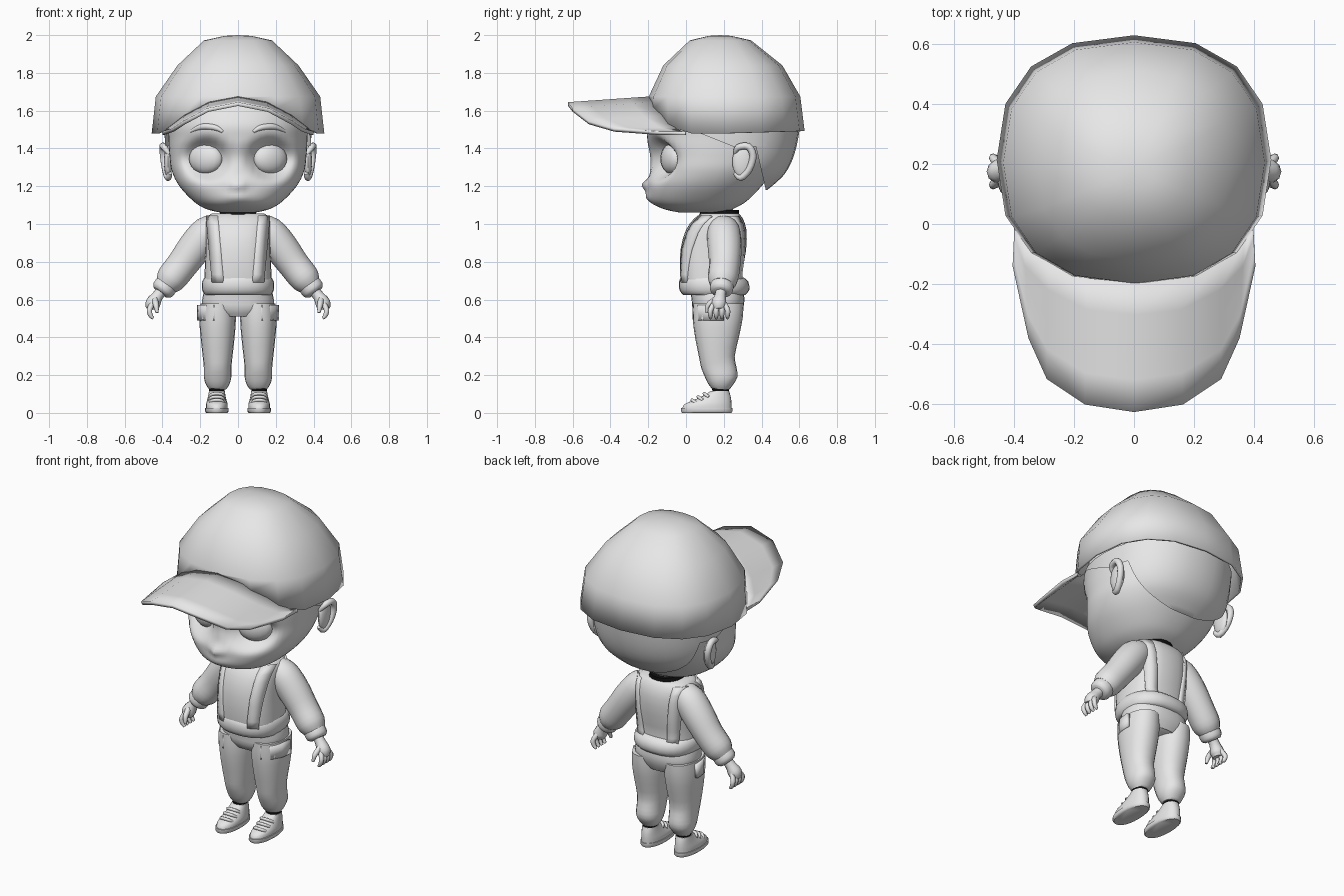
import bpy, bmesh, math
from mathutils import Vector, Matrix

if "Cube" in bpy.data.objects:
    bpy.data.objects.remove(bpy.data.objects["Cube"])

def material(name, value):
    m = bpy.data.materials.new(name)
    m.use_nodes = True
    m.diffuse_color = (value, value, value, 1)
    m.node_tree.nodes["Principled BSDF"].inputs["Base Color"].default_value = m.diffuse_color
    return m

GREY = material("light grey", 0.8)
BLACK = material("black", 0.005)
SIDES = ((1, "left_"), (-1, "right_"))

def finish(name, bm, mat=GREY, angle=50, thick=0, offset=-1):
    bmesh.ops.recalc_face_normals(bm, faces=bm.faces)
    me = bpy.data.meshes.new(name)
    bm.to_mesh(me)
    bm.free()
    me.materials.append(mat)
    ob = bpy.data.objects.new(name, me)
    bpy.context.scene.collection.objects.link(ob)
    if thick:
        sol = ob.modifiers.new("thickness", 'SOLIDIFY')
        sol.thickness, sol.offset = thick, offset
    bpy.ops.object.select_all(action='DESELECT')
    ob.select_set(True)
    bpy.context.view_layer.objects.active = ob
    bpy.ops.object.shade_smooth_by_angle(angle=math.radians(angle))

def skin(bm, rows, closed=True, caps=True):
    """Join rows of points with quads."""
    vs = [[bm.verts.new(p) for p in r] for r in rows]
    n = len(vs[0])
    for a, b in zip(vs, vs[1:]):
        for i in range(n if closed else n - 1):
            j = (i + 1) % n
            bm.faces.new((a[i], a[j], b[j], b[i]))
    if caps:
        bm.faces.new(vs[0])
        bm.faces.new(vs[-1])
    return vs

def sheet(name, rows):
    bm = bmesh.new()
    skin(bm, rows, closed=False, caps=False)
    finish(name, bm, thick=.02, offset=0)

def power(v, n):
    return math.copysign(abs(v) ** (2 / n), v)

def oval(z, hw, yf, yb, cx=0, n=2.2, segs=20):
    turn = [2 * math.pi * k / segs for k in range(segs)]
    return [(cx + hw * power(math.cos(a), n),
             (yf + yb) / 2 + (yb - yf) / 2 * power(math.sin(a), n), z) for a in turn]

def refine(rings, steps):
    """Smoothly insert rings between the given ones."""
    out = []
    for i in range(len(rings) - 1):
        p = [rings[max(0, min(len(rings) - 1, i + d))] for d in (-1, 0, 1, 2)]
        for t in (s / steps for s in range(steps)):
            out.append([b + t / 2 * (c - a + t * (2 * a - 5 * b + 4 * c - d + t * (3 * (b - c) + d - a)))
                        for a, b, c, d in zip(*p)])
    return out + [list(rings[-1])]

def loft(name, rings, cx=0, n=2.2, segs=20, steps=2, mat=GREY):
    bm = bmesh.new()
    skin(bm, [oval(*r, cx=cx, n=n, segs=segs) for r in refine(rings, steps)])
    finish(name, bm, mat)

def tube(name, path, s, ref=(0, 1, 0), segs=10):
    pts = refine(path, 3)
    bm, rows, last = bmesh.new(), [], len(pts) - 1
    for i, p in enumerate(pts):
        d = Vector(pts[min(i + 1, last)][:3]) - Vector(pts[max(i - 1, 0)][:3])
        u = d.cross(Vector(ref)).normalized()
        v = u.cross(d).normalized()
        ring = [Vector(p[:3]) + p[3] * (math.cos(a) * u + math.sin(a) * v)
                for a in (2 * math.pi * k / segs for k in range(segs))]
        rows.append([(s * q.x, q.y, q.z) for q in ring])
    skin(bm, rows)
    finish(name, bm)

def ball(name, loc, size, rot=0):
    bm = bmesh.new()
    bmesh.ops.create_uvsphere(bm, u_segments=16, v_segments=12, radius=1)
    bm.transform(Matrix.Translation(loc) @ Matrix.Rotation(rot, 4, 'Z') @ Matrix.Diagonal((*size, 1)))
    finish(name, bm)

def surface_y(x, z, rings, n, front=True):
    """Depth of a lofted body at the given x and height."""
    a, b = next((a, b) for a, b in zip(rings, rings[1:]) if a[0] <= z <= b[0])
    t = (z - a[0]) / (b[0] - a[0])
    hw, yf, yb = (p + t * (q - p) for p, q in zip(a[1:], b[1:]))
    r = (1 - min(abs(x) / hw, 0.98) ** n) ** (1 / n) * (yb - yf) / 2
    return (yf + yb) / 2 + (-r if front else r)

def bump(x, z, w, h):
    return math.exp(-((x / w) ** 2 + (z / h) ** 2))

# Head with eye sockets, nose and lips
HEAD = [(1.06, .09, -.03, .2), (1.08, .17, -.12, .25), (1.12, .235, -.185, .32), (1.2, .31, -.2, .4),
        (1.28, .35, -.19, .46), (1.36, .362, -.19, .5), (1.45, .367, -.205, .53),
        (1.55, .365, -.2, .55), (1.7, .3, -.1, .48), (1.8, .15, .05, .32)]
bm = bmesh.new()
skin(bm, [oval(*r, segs=64) for r in refine(HEAD, 6)])
for v in bm.verts:
    x, y, z = v.co
    if y < 0.08:
        q = ((abs(x) - .17) / .11) ** 2 + ((z - 1.345) / .1) ** 2
        v.co.y += .095 * math.exp(-q * q) - .035 * bump(x, z - 1.205, .035, .03)
        v.co.y -= .018 * bump(x, z - 1.14, .06, .03)
finish("head", bm, angle=80)

# Hair behind and above the ears, trimmed along straight lines
HAIR = [(1.18, .25, 0, .43), (1.25, .33, -.1, .51), (1.32, .37, -.17, .555),
        (1.41, .385, -.19, .585), (1.52, .39, -.2, .605)]
for name, cuts in (("hair_back", [((0, .37, 1.41), (0, .22, .05))]),
                   ("hair_sides", [((0, .2, 1.43), (0, .04, .1)), ((0, 0, 1.41), (0, 0, 1))])):
    bm = bmesh.new()
    skin(bm, [oval(*r, segs=32) for r in refine(HAIR, 3)])
    for co, no in cuts:
        bmesh.ops.bisect_plane(bm, geom=bm.verts[:] + bm.edges[:] + bm.faces[:],
                               plane_co=co, plane_no=no, clear_inner=True)
    finish(name, bm)

# Eyes, brows and ears
BROW = ((.08, 1.488, .008), (.12, 1.51, .016), (.19, 1.515, .016), (.25, 1.49, .007))
RIM = [(.365, .26, 1.37, .01), (.39, .275, 1.405, .017), (.398, .33, 1.41, .019), (.395, .355, 1.36, .019),
       (.385, .335, 1.29, .018), (.37, .29, 1.245, .018), (.36, .26, 1.27, .012)]
for s, side in SIDES:
    ball(side + "eye", (s * .17, -.075, 1.345), (.097, .05, .08), s * math.radians(25))
    tube(side + "brow", [(x, surface_y(x, z, HEAD, 2.2) - .002, z, r) for x, z, r in BROW], s)
    ball(side + "ear_bowl", (s * .37, .3, 1.33), (.022, .055, .085))
    tube(side + "ear_rim", RIM, s, ref=(1, 0, 0))

# Cap crown and curved brim
def brim_z(x, y):
    return max(1.48, 1.635 + .07 * (y + .625) - .16 * (x / .35) ** 2)

crown = [oval(*r, n=2.4, segs=16) for r in
         ((1.48, .457, -.2, .628), (1.675, .435, -.197, .605), (1.84, .32, -.12, .51),
          (1.972, .18, .02, .345), (1.996, .07, .12, .24))]
crown[0] = [(x, y, brim_z(x, y) if y < .1 else 1.48 + .03 * max(0, y - .2)) for x, y, z in crown[0]]
bm = bmesh.new()
top = skin(bm, crown, caps=False)[-1]
tip = bm.verts.new((0, .18, 2))
for a, b in zip(top, top[1:] + top[:1]):
    bm.faces.new((a, b, tip))
finish("cap_crown", bm, angle=60, thick=.012)

inner = [(.4, .0), (.39, -.02), (.36, -.06), (.28, -.12), (.15, -.18), (0, -.195)]
outer = [(.397, -.01), (.4, -.14), (.345, -.38), (.285, -.515), (.16, -.6), (0, -.625)]
inner, outer = (h + [(-x, y) for x, y in h[-2::-1]] for h in (inner, outer))
rows = []
for t in (0, .25, .5, .75, 1):
    row = [(a[0] + t * (b[0] - a[0]), a[1] + t * (b[1] - a[1])) for a, b in zip(inner, outer)]
    rows.append([(x, y, brim_z(x, y)) for x, y in row])
sheet("cap_brim", rows)

# Neck, collar and sweater
loft("neck", [(1.0, .07, .1, .25), (1.13, .07, .1, .25)])
loft("collar", [(1.02, .105, .065, .285), (1.05, .1, .07, .28), (1.075, .085, .085, .28)], mat=BLACK)
TORSO = [(.66, .18, -.02, .31), (.72, .178, -.03, .295), (.86, .172, -.03, .318),
         (.97, .172, 0, .32), (1.03, .168, .045, .3), (1.055, .14, .08, .28)]
loft("sweater", TORSO, n=2.6, segs=28)
loft("sweater_hem", [(.625, .175, -.015, .315), (.65, .19, -.035, .335), (.695, .19, -.037, .33),
                     (.72, .175, -.025, .3)], n=2.4, segs=28)

for s, side in SIDES:
    # Straps down the front and back of the sweater
    for front, place in ((True, "front"), (False, "back")):
        path = [(.105 + .03 * i / 8, .69 + .35 * i / 8) for i in range(9)]
        sheet(side + "strap_" + place, [[(s * x, surface_y(x, z, TORSO, 2.6, front), z)
                                         for x in (cx - .03, cx, cx + .028)] for cx, z in path])
    # Sleeve, cuff and hand
    tube(side + "sleeve", [(.1, .2, .98, .07), (.16, .2, .955, .088), (.225, .205, .88, .09),
                           (.295, .205, .785, .083), (.355, .195, .71, .08), (.385, .19, .675, .06)], s, segs=16)
    tube(side + "cuff", [(.365, .19, .695, .055), (.38, .19, .675, .062), (.4, .187, .65, .06),
                         (.41, .185, .637, .045)], s, segs=16)
    tube(side + "palm", [(.395, .187, .655, .03), (.425, .182, .62, .03), (.45, .175, .58, .04),
                         (.457, .175, .55, .03)], s)
    for i in range(4):
        y = .13 + .03 * i
        tube(side + "finger_%d" % (i + 1), [(.452, .15 + .017 * i, .58, .015), (.469, y, .545, .014),
                                            (.462, y, .515, .012), (.448, y, .5, .007)], s, segs=8)
    tube(side + "thumb", [(.44, .155, .6, .016), (.434, .118, .57, .015), (.428, .108, .53, .008)], s, segs=8)

# Trousers
loft("trouser_seat", [(.51, .12, .06, .28), (.55, .18, .035, .3), (.6, .19, .03, .31), (.66, .175, .02, .3)],
     n=2.4, segs=28)
LEG = [(.125, .045, .14, .23), (.15, .062, .12, .25), (.19, .073, .1, .272), (.24, .073, .08, .268),
       (.3, .079, .068, .258), (.4, .09, .048, .28), (.5, .097, .035, .3), (.58, .09, .035, .305)]
for s, side in SIDES:
    cx = s * .112
    loft(side + "trouser_leg", LEG, cx=s * .108)
    sheet(side + "pocket_flap", [[(s * x, y, z) for x, y in ((.12, .045), (.17, .075), (.2, .13), (.208, .2))]
                                 for z in (.49, .53, .57)])
    # Ankle, sock and laced shoe
    loft(side + "ankle", [(.08, .036, .145, .22), (.14, .036, .145, .22)], cx=cx)
    loft(side + "sock_ring", [(.112, .04, .14, .226), (.13, .042, .138, .228)], cx=cx, mat=BLACK)
    loft(side + "sole", [(0, .056, -.02, .24), (.008, .063, -.026, .246), (.026, .062, -.026, .246)],
         cx=cx, steps=1, segs=24)
    loft(side + "shoe", [(.02, .057, -.02, .241), (.045, .057, -.01, .241), (.065, .052, .035, .24),
                         (.09, .046, .09, .236), (.115, .042, .13, .228)], cx=cx, segs=24)
    for i in range(3):
        y, z = .035 + .032 * i, .066 + .017 * i
        tube(side + "lace_%d" % (i + 1), [(.072, y + .022, z - .016, .008), (.09, y, z, .009),
                                          (.134, y, z, .009), (.152, y + .022, z - .016, .008)], s, segs=8)
